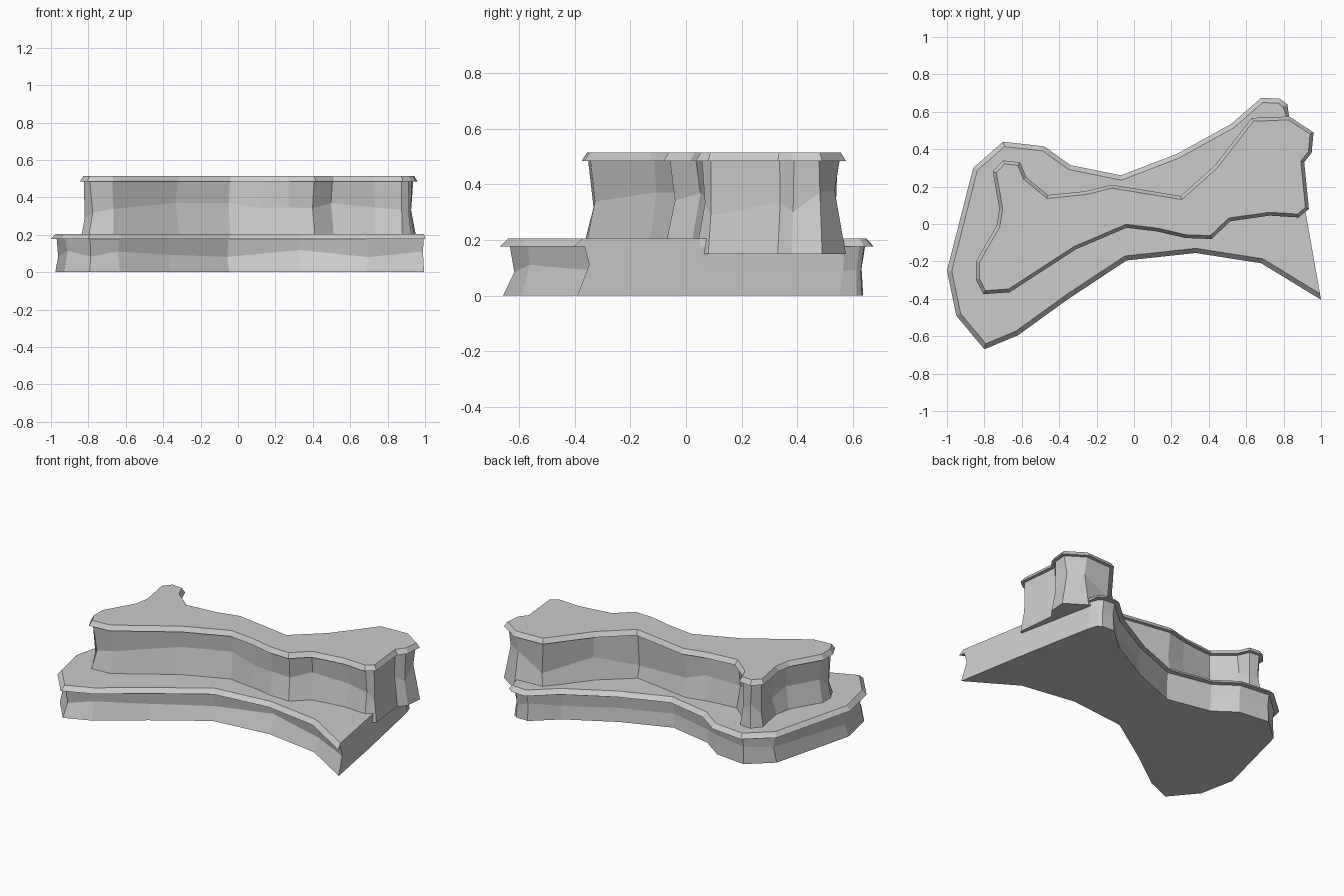
import bpy, random
from mathutils import Vector

if "Cube" in bpy.data.objects:
    bpy.data.objects.remove(bpy.data.objects["Cube"])

random.seed(4)

# Lip outlines, counter-clockwise seen from above
LOWER = [(-.80, -.67), (-.62, -.595), (-.35, -.40), (-.04, -.195), (.33, -.155),
         (.68, -.21), (1.0, -.405), (.92, .05), (.83, .57), (.82, .64), (.78, .67),
         (.68, .675), (.52, .535), (.23, .375), (-.07, .26), (-.34, .315),
         (-.48, .415), (-.70, .44), (-.86, .30), (-1.0, -.25), (-.95, -.49)]
UPPER = [(-.805, -.375), (-.665, -.365), (-.31, -.135), (-.04, -.02), (.125, -.04),
         (.275, -.075), (.415, -.08), (.515, .015), (.725, .045), (.88, .035),
         (.935, .08), (.91, .33), (.95, .38), (.96, .49), (.83, .575),
         (.63, .567), (.43, .31), (.25, .15), (-.12, .21), (-.26, .175),
         (-.46, .155), (-.575, .25), (-.61, .33), (-.70, .34), (-.755, .28),
         (-.72, .08), (-.735, -.01), (-.845, -.2), (-.845, -.295)]


def inset(points, amount, flat_edges=()):
    """Move every edge inward by amount; flat_edges stay where they are."""
    pts = [Vector(p) for p in points]
    n = len(pts)
    result = []
    for i in range(n):
        d0 = (pts[i] - pts[i - 1]).normalized()
        d1 = (pts[(i + 1) % n] - pts[i]).normalized()
        a0 = 0 if (i - 1) % n in flat_edges else amount
        a1 = 0 if i in flat_edges else amount
        n0, n1 = Vector((-d0.y, d0.x)), Vector((-d1.y, d1.x))
        det = n0.x * n1.y - n0.y * n1.x
        if abs(det) < .3:
            result.append(pts[i] + (n0 * a0 + n1 * a1) / 2)
        else:
            result.append(pts[i] + Vector(((a0 * n1.y - a1 * n0.y) / det,
                                           (n0.x * a1 - n1.x * a0) / det)))
    return result


def tier(name, outline, levels, flat_edges=()):
    """Stack inset rings (height, inset, jitter, y shift) into a closed rock tier."""
    n = len(outline)
    verts, faces = [], []
    for z, amount, jitter, shift in levels:
        for p in inset(outline, amount, flat_edges):
            verts.append((p.x + random.uniform(-.25, .25) * jitter,
                          p.y + random.uniform(-.25, .25) * jitter + shift,
                          z + random.uniform(-1, 1) * jitter))
    for k in range(len(levels) - 1):
        for i in range(n):
            j = (i + 1) % n
            faces.append((k * n + i, k * n + j, (k + 1) * n + j, (k + 1) * n + i))
    faces.append(tuple(reversed(range(n))))
    top = (len(levels) - 1) * n
    faces.append(tuple(range(top, top + n)))
    mesh = bpy.data.meshes.new(name)
    mesh.from_pydata(verts, [], faces)
    mesh.update()
    obj = bpy.data.objects.new(name, mesh)
    bpy.context.collection.objects.link(obj)
    return obj


# Lower ledge: the right-hand side is a plain cut without a lip
tier("lower_cliff", LOWER,
     [(0, .022, 0, -.015), (.10, .04, .02, 0), (.177, .03, 0, 0),
      (.177, 0, 0, 0), (.205, .025, 0, 0)],
     flat_edges=(6, 7))

# Upper ledge: overhangs the cut side of the lower one
tier("upper_cliff", UPPER,
     [(.15, 0, 0, 0), (.33, .03, .05, 0), (.485, .022, 0, 0),
      (.485, 0, 0, 0), (.515, .018, 0, 0)])
